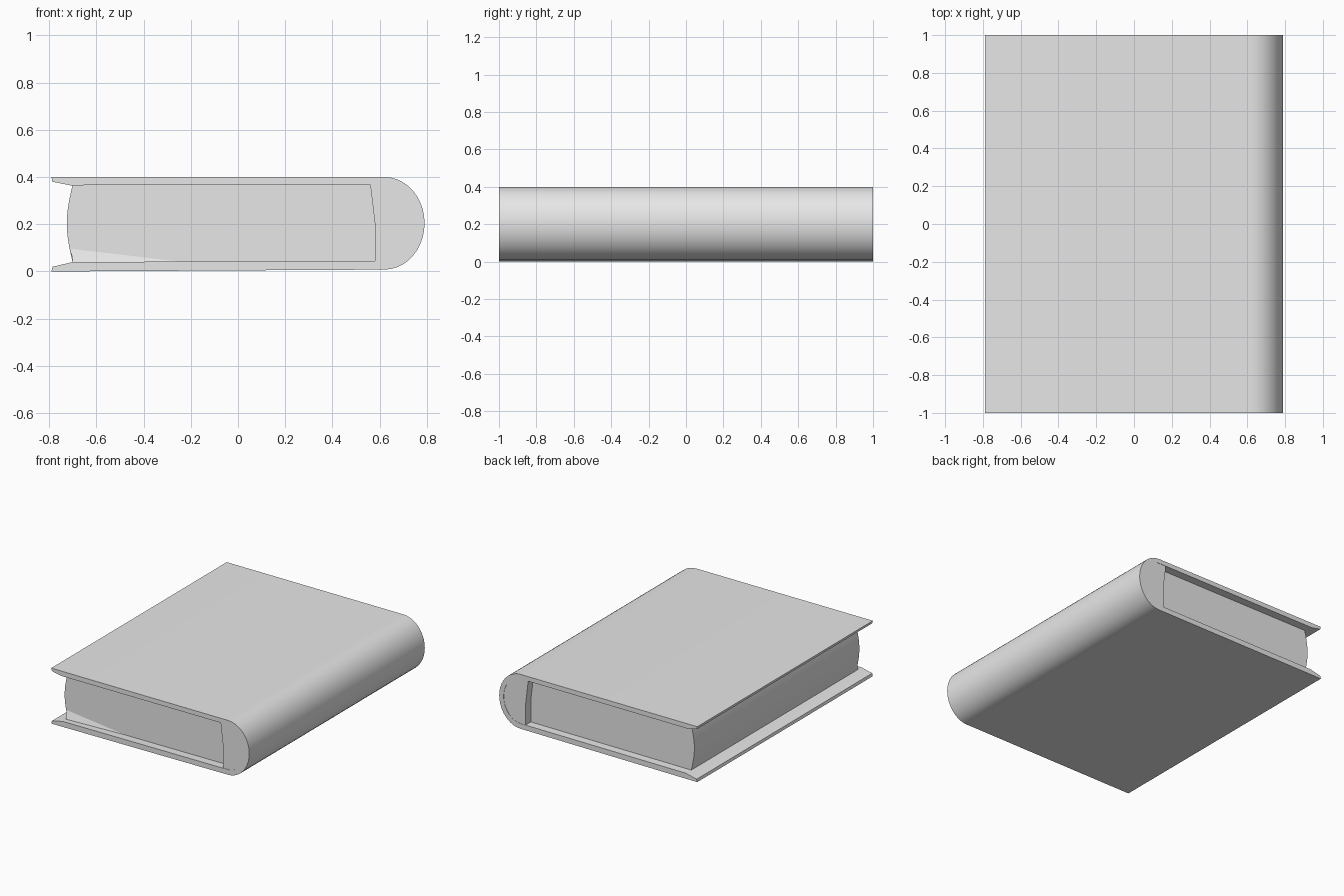
import bpy
import bmesh
from math import cos, sin, pi, radians

cube = bpy.data.objects.get("Cube")
if cube:
    bpy.data.objects.remove(cube, do_unlink=True)

grey = bpy.data.materials.new("plain grey")
grey.use_nodes = True
GREY = (0.8, 0.8, 0.8, 1)
grey.diffuse_color = GREY
grey.node_tree.nodes["Principled BSDF"].inputs["Base Color"].default_value = GREY


def finish(name, bm):
    """Turn a bmesh into a shaded object."""
    bmesh.ops.recalc_face_normals(bm, faces=bm.faces)
    mesh = bpy.data.meshes.new(name)
    bm.to_mesh(mesh)
    bm.free()
    mesh.materials.append(grey)
    obj = bpy.data.objects.new(name, mesh)
    bpy.context.collection.objects.link(obj)
    bpy.ops.object.select_all(action="DESELECT")
    obj.select_set(True)
    bpy.context.view_layer.objects.active = obj
    bpy.ops.object.shade_smooth_by_angle(angle=radians(30))
    return obj


def extrude_profile(name, points, half_length):
    """Extrude an x-z outline along y, centred on y = 0."""
    bm = bmesh.new()
    face = bm.faces.new([bm.verts.new((x, -half_length, z)) for x, z in points])
    result = bmesh.ops.extrude_face_region(bm, geom=[face])
    moved = [v for v in result["geom"] if isinstance(v, bmesh.types.BMVert)]
    bmesh.ops.translate(bm, verts=moved, vec=(0, 2 * half_length, 0))
    return finish(name, bm)


def arc(cx, cz, rx, rz, steps=20):
    """Half ellipse bulging toward +x, from top to bottom."""
    angles = [pi / 2 - pi * i / steps for i in range(steps + 1)]
    return [(cx + rx * cos(a), cz + rz * sin(a)) for a in angles]


# Cover: two boards with thinned fore-edges, joined by the rounded spine
outer = arc(0.62, 0.204, 0.17, 0.196)
inner = arc(0.62, 0.206, 0.135, 0.161)
extrude_profile("cover",
                [(-0.79, 0.40)] + outer + [(-0.79, 0.0), (-0.785, 0.02), (-0.70, 0.04)]
                + inner[::-1] + [(-0.71, 0.365), (-0.785, 0.38)], 1.0)

# Solid lining inside the spine, almost level with the cover ends
lining = arc(0.62, 0.206, 0.137, 0.163)
extrude_profile("spine_lining", [(0.56, 0.368)] + lining
                + [(0.58, 0.043), (0.58, 0.20)], 0.998)

# Page block with a bowed fore-edge
steps = 10
bow = [(-0.70 - 0.025 * sin(pi * i / steps), 0.038 + 0.33 * i / steps)
       for i in range(steps + 1)]
extrude_profile("pages", bow + [(0.57, 0.368), (0.59, 0.20), (0.59, 0.042)], 0.94)

# Bent corner of the lowest pages, a shallow wedge on the front
bm = bmesh.new()
corners = [(-0.71, -0.935, 0.11), (-0.13, -0.935, 0.042),
           (-0.70, -0.96, 0.04), (-0.70, -0.93, 0.04)]
bmesh.ops.convex_hull(bm, input=[bm.verts.new(c) for c in corners])
finish("bent_page_corner", bm)
